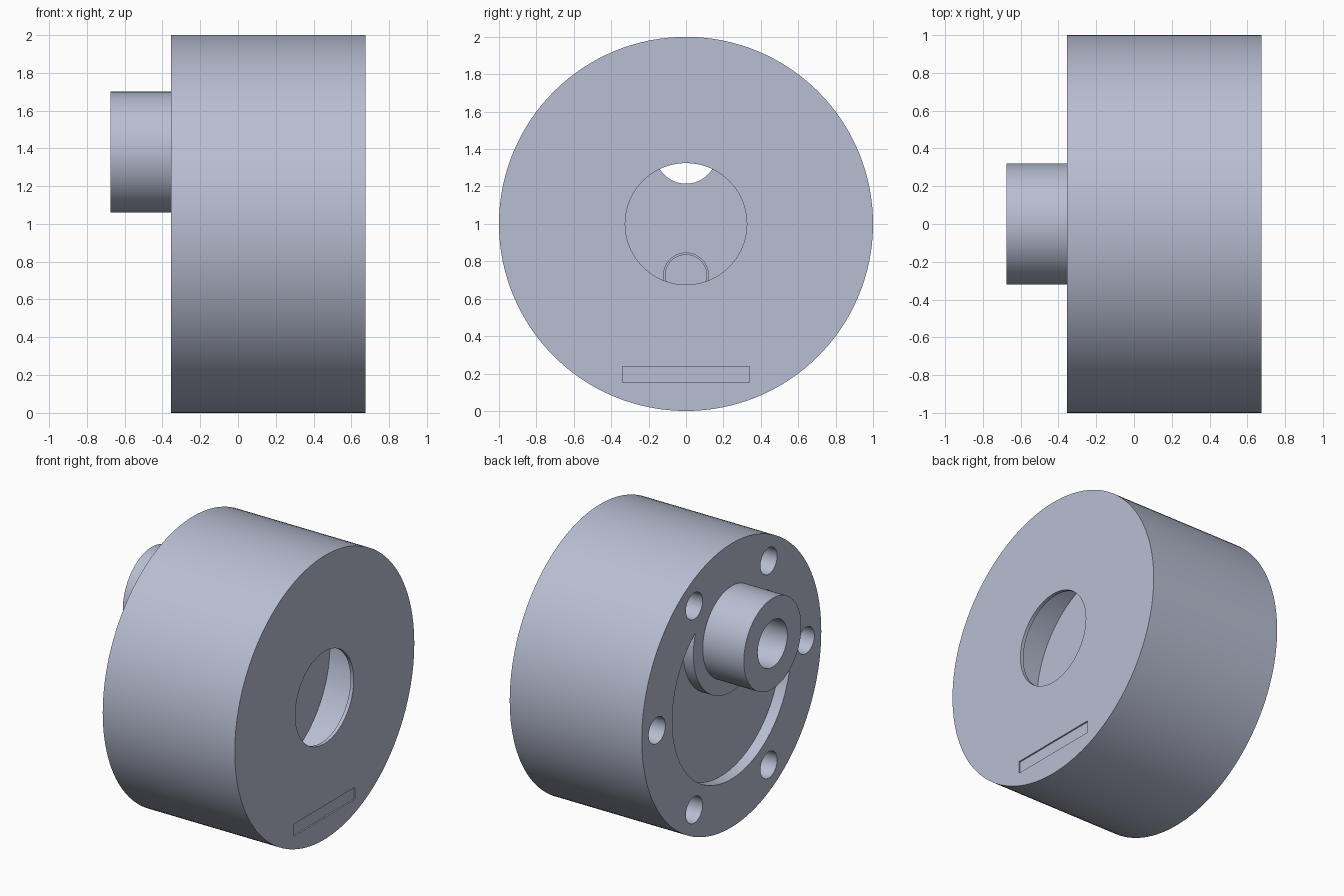
import bpy, math

if "Cube" in bpy.data.objects:
    bpy.data.objects.remove(bpy.data.objects["Cube"])

SEG = 96
BACK, FRONT = -0.355, 0.675      # end faces of the drum along x
HUB_Z = 1.38                     # off-centre hub axis

metal = bpy.data.materials.new("blue_grey_metal")
metal.diffuse_color = (0.48, 0.52, 0.65, 1)
metal.use_nodes = True
metal.node_tree.nodes["Principled BSDF"].inputs["Base Color"].default_value = metal.diffuse_color


def disc(name, x0, x1, r, y=0.0, z=1.0, seg=SEG):
    """Cylinder lying along x from x0 to x1."""
    bpy.ops.mesh.primitive_cylinder_add(
        vertices=seg, radius=r, depth=x1 - x0,
        location=((x0 + x1) / 2, y, z), rotation=(0, math.pi / 2, 0))
    ob = bpy.context.object
    ob.name = name
    ob.data.materials.append(metal)
    return ob


def combine(target, tool, operation="DIFFERENCE"):
    """Apply a boolean and throw the tool away."""
    mod = target.modifiers.new("bool", "BOOLEAN")
    mod.solver = "EXACT"
    mod.operation = operation
    mod.object = tool
    bpy.ops.object.select_all(action="DESELECT")
    bpy.context.view_layer.objects.active = target
    target.select_set(True)
    bpy.ops.object.modifier_apply(modifier=mod.name)
    bpy.data.objects.remove(tool)


# Drum housing
housing = disc("gear_housing", BACK, FRONT, 1.0, seg=128)

# Shallow recess in the back, leaving an eccentric flange round the hub
recess = disc("recess_cutter", BACK - 0.1, BACK + 0.08, 0.66)
combine(recess, disc("flange", BACK - 0.2, BACK + 0.2, 0.425, z=HUB_Z))
combine(housing, recess)

# Hub and its through bore
combine(housing, disc("hub", -0.675, -0.2, 0.32, z=HUB_Z), "UNION")

# Front opening with a thin lip, and the wide cavity behind it
combine(housing, disc("opening_cutter", 0.5, 0.75, 0.325))
combine(housing, disc("cavity_cutter", 0.255, 0.65, 0.66))
combine(housing, disc("bore_cutter", -0.8, 0.4, 0.165, z=HUB_Z, seg=64))

# Stepped pivot pocket in the cavity floor
combine(housing, disc("pocket_rim_cutter", 0.235, 0.4, 0.12, z=0.725, seg=48))
combine(housing, disc("pocket_cutter", 0.05, 0.4, 0.11, z=0.725, seg=48))

# Six blind bolt holes round the back face
for i in range(6):
    a = math.radians(60 * i)
    combine(housing, disc("bolt_cutter", BACK - 0.1, BACK + 0.35, 0.093,
                          0.83 * math.cos(a), 1 + 0.83 * math.sin(a), 40))

# Shallow plain label panel on the front face
bpy.ops.mesh.primitive_cube_add(size=1, location=(FRONT + 0.04, 0, 0.195))
panel = bpy.context.object
panel.scale = (0.1, 0.68, 0.085)
panel.data.materials.append(metal)
combine(housing, panel)

# Smooth round walls, crisp edges
bpy.context.view_layer.objects.active = housing
housing.select_set(True)
bpy.ops.object.shade_smooth_by_angle(angle=math.radians(30))
